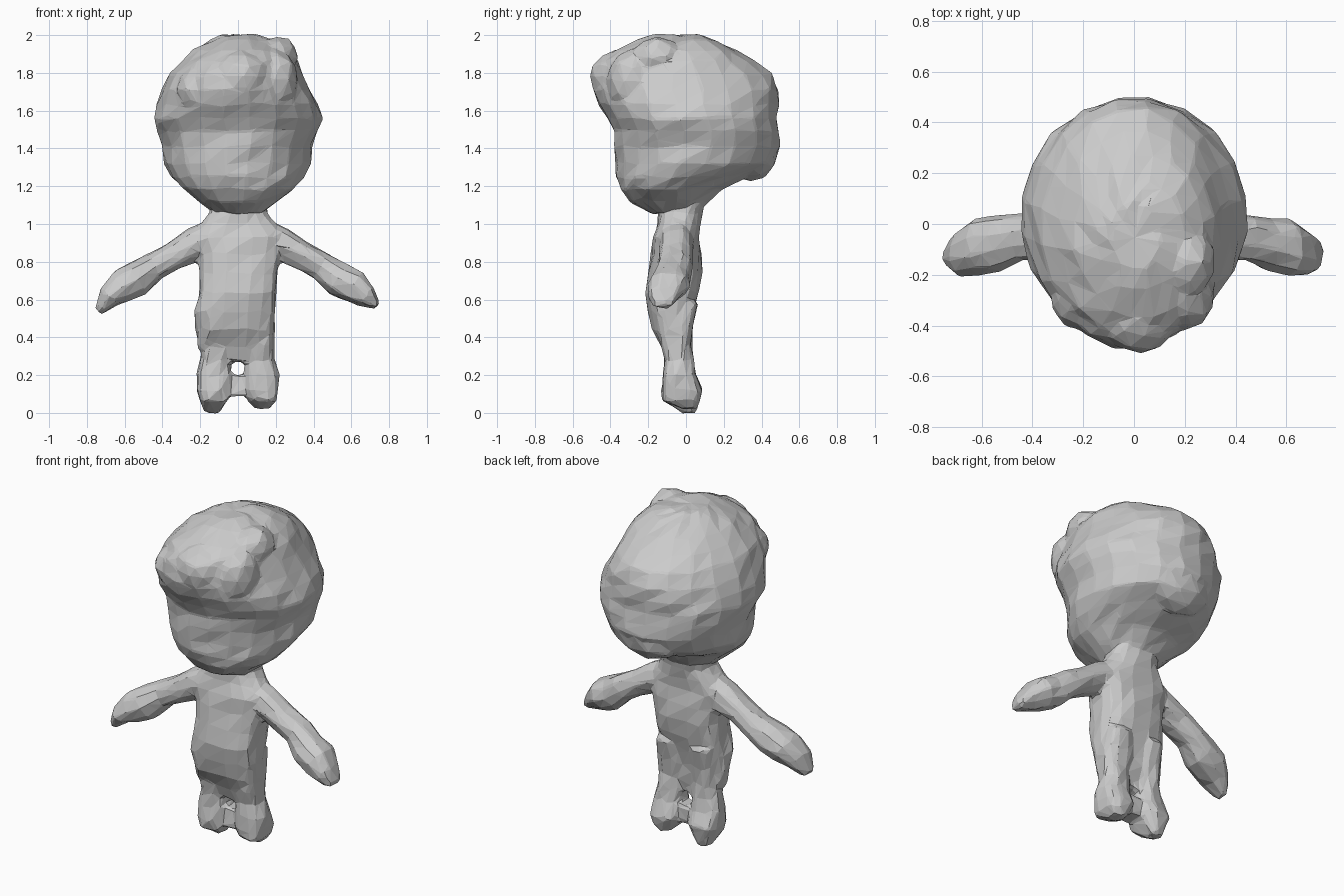
import bpy, bmesh, math, random
from mathutils import Vector

random.seed(4)
if "Cube" in bpy.data.objects:
    bpy.data.objects.remove(bpy.data.objects["Cube"])

clay = bpy.data.materials.new("plain_grey")
clay.use_nodes = True
clay.diffuse_color = (0.6, 0.6, 0.6, 1)
clay.node_tree.nodes["Principled BSDF"].inputs["Base Color"].default_value = (0.6, 0.6, 0.6, 1)


def roughen(verts, jitter):
    for v in verts:
        v.co += Vector([random.uniform(-jitter, jitter) for _ in range(3)])


def loft(bm, rings, sides, power=1.0, jitter=0.008):
    """Skin rings of (centre, half axis u, half axis v); power < 1 squares them."""
    loops = []
    for c, u, v in rings:
        loop = []
        for i in range(sides):
            a = math.tau * (i + 0.5) / sides
            ca, sa = math.cos(a), math.sin(a)
            p = c + u * math.copysign(abs(ca) ** power, ca) + v * math.copysign(abs(sa) ** power, sa)
            loop.append(bm.verts.new(p))
        roughen(loop, jitter)
        loops.append(loop)
    for a, b in zip(loops, loops[1:]):
        for i in range(sides):
            j = (i + 1) % sides
            bm.faces.new((a[i], a[j], b[j], b[i]))
    for loop in (loops[0], loops[-1]):
        tip = bm.verts.new(sum((v.co for v in loop), Vector()) / sides)
        for i in range(sides):
            bm.faces.new((loop[i], loop[(i + 1) % sides], tip))


def level(z, x0, x1, y0, y1):
    """Horizontal ring from its extents."""
    return (Vector(((x0 + x1) / 2, (y0 + y1) / 2, z)),
            Vector(((x1 - x0) / 2, 0, 0)), Vector((0, (y1 - y0) / 2, 0)))


def blob(bm, centre, size):
    verts = bmesh.ops.create_icosphere(bm, subdivisions=2, radius=1)["verts"]
    for v in verts:
        v.co = Vector(centre) + Vector([a * b for a, b in zip(v.co, size)])
    roughen(verts, 0.008)


def fuse(name, bm, ratio):
    """Merge the overlapping pieces into one skin of coarse flat facets."""
    bmesh.ops.recalc_face_normals(bm, faces=bm.faces)
    mesh = bpy.data.meshes.new(name)
    bm.to_mesh(mesh)
    bm.free()
    mesh.materials.append(clay)
    obj = bpy.data.objects.new(name, mesh)
    bpy.context.collection.objects.link(obj)
    skin = obj.modifiers.new("one_skin", 'REMESH')
    skin.mode = 'VOXEL'
    skin.voxel_size = 0.015
    facets = obj.modifiers.new("facets", 'DECIMATE')
    facets.ratio = ratio


# Head: narrow chin, overhanging fringe and a full back
head = bmesh.new()
loft(head, [level(*r) for r in (
    (1.06, -.13, .13, -.18, .07),
    (1.12, -.21, .21, -.29, .12),
    (1.19, -.30, .30, -.355, .19),
    (1.25, -.35, .345, -.37, .32),
    (1.32, -.39, .385, -.375, .45),
    (1.41, -.40, .395, -.38, .505),
    (1.49, -.43, .43, -.39, .50),
    (1.56, -.455, .45, -.42, .485),
    (1.63, -.43, .425, -.46, .495),
    (1.71, -.40, .385, -.49, .495),
    (1.79, -.36, .35, -.485, .455),
    (1.86, -.30, .315, -.45, .37),
    (1.92, -.23, .28, -.37, .28),
    (1.97, -.15, .20, -.26, .16),
    (2.0, -.09, .10, -.18, .08))], 20, 1.0, 0.009)

# Bulge of hair at the nape
blob(head, (0, .345, 1.39), (.23, .15, .16))

# Hair locks over the brow and a swept lock on the crown
blob(head, (-.19, -.285, 1.71), (.14, .14, .13))
blob(head, (.02, -.37, 1.78), (.15, .14, .14))
blob(head, (.19, -.28, 1.76), (.13, .14, .17))
blob(head, (.20, -.15, 1.88), (.12, .14, .11))
fuse("head", head, 0.05)

# Torso with sloping shoulders, rising into the neck
body = bmesh.new()
loft(body, [level(*r) for r in (
    (.27, -.15, .15, -.10, .00),
    (.35, -.215, .18, -.13, .01),
    (.44, -.225, .19, -.18, .02),
    (.54, -.23, .205, -.205, .035),
    (.64, -.21, .205, -.21, .07),
    (.74, -.205, .215, -.20, .085),
    (.84, -.215, .23, -.185, .08),
    (.93, -.26, .26, -.17, .065),
    (1.0, -.20, .195, -.15, .07),
    (1.06, -.155, .155, -.145, .085),
    (1.16, -.15, .15, -.16, .11))], 16, 0.75)

# Legs with stubby pointed feet
for s in (1, -1):
    rings = [(.012 + s * .012, .10, .17, -.02, .055), (.065, .05, .205, -.125, .075),
             (.12, .035, .22, -.13, .09), (.20, .035, .22, -.12, .055),
             (.28, .035, .195, -.115, .04), (.36, .025, .19, -.13, .03),
             (.46, .02, .195, -.15, .045), (.58, .03, .19, -.14, .07)]
    loft(body, [level(z, min(s * a, s * b), max(s * a, s * b), c, d)
                for z, a, b, c, d in rings], 12, 0.75)

# Web joining the feet
loft(body, [level(.09, -.07, .07, -.09, .03),
            level(.20, -.07, .07, -.08, .03)], 8, 0.7, 0.004)

# Arms drooping outward to pointed mitten hands: x, y, z, thickness, depth
ARM = ((.10, -.05, .93, .11, .10), (.23, -.05, .893, .088, .09),
       (.34, -.05, .835, .075, .088), (.44, -.055, .775, .075, .092),
       (.53, -.075, .71, .092, .108), (.61, -.09, .672, .09, .108),
       (.68, -.115, .615, .058, .085), (.735, -.125, .57, .018, .045))
for s in (1, -1):
    pts = [Vector((s * x, y, z)) for x, y, z, _, _ in ARM]
    if s < 0:
        pts[-1].z -= .035
    rings = []
    for i, p in enumerate(pts):
        along = pts[min(i + 1, len(pts) - 1)] - pts[max(i - 1, 0)]
        along.y = 0
        across = along.normalized().cross(Vector((0, 1, 0)))
        rings.append((p, across * ARM[i][3], Vector((0, ARM[i][4], 0))))
    loft(body, rings, 10, 0.9, 0.009)
fuse("body", body, 0.06)
